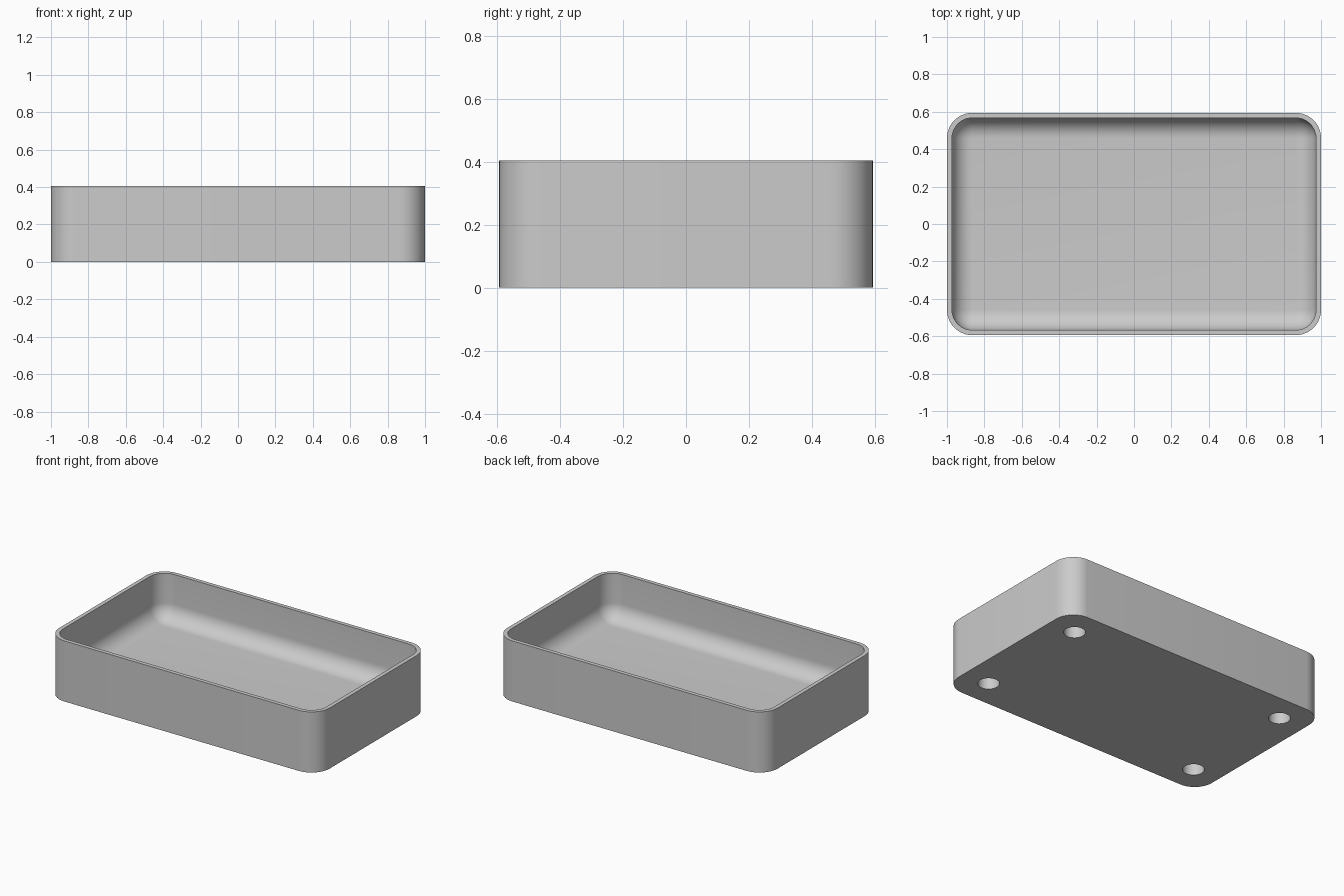
import bpy, bmesh
from math import sin, cos, pi

cube = bpy.data.objects.get("Cube")
if cube:
    bpy.data.objects.remove(cube, do_unlink=True)

HALF_X, HALF_Y, HEIGHT = 1.0, 0.594, 0.405
CORNER, WALL, FLOOR = 0.135, 0.027, 0.1
FILLET = CORNER - WALL
STEPS = 12

grey = bpy.data.materials.new("light grey")
grey.use_nodes = True
grey.diffuse_color = (0.6, 0.6, 0.6, 1)
grey.node_tree.nodes["Principled BSDF"].inputs["Base Color"].default_value = (0.6, 0.6, 0.6, 1)


def rounded_ring(bm, inset, z):
    """Rounded rectangle, its corner arcs shrinking with the inset."""
    radius = CORNER - inset
    ring = []
    for quarter, (sx, sy) in enumerate([(1, 1), (-1, 1), (-1, -1), (1, -1)]):
        for i in range(STEPS + 1):
            a = (quarter + i / STEPS) * pi / 2
            ring.append(bm.verts.new((sx * (HALF_X - CORNER) + radius * cos(a),
                                      sy * (HALF_Y - CORNER) + radius * sin(a), z)))
    return ring


# Tray shell: outside wall, rim, inside wall, rounded floor edge
profile = [(0, 0), (0, HEIGHT), (WALL, HEIGHT)]
for i in range(STEPS + 1):
    t = i / STEPS * pi / 2
    profile.append((WALL + FILLET * (1 - cos(t)), FLOOR + FILLET * (1 - sin(t))))

bm = bmesh.new()
rings = [rounded_ring(bm, inset, z) for inset, z in profile]
bm.faces.new(rings[0][::-1])
for low, high in zip(rings, rings[1:]):
    for i in range(len(low)):
        j = (i + 1) % len(low)
        bm.faces.new((low[i], low[j], high[j], high[i]))
bm.faces.new(rings[-1])
bmesh.ops.remove_doubles(bm, verts=bm.verts, dist=0.0001)
bmesh.ops.recalc_face_normals(bm, faces=bm.faces)
mesh = bpy.data.meshes.new("tray")
bm.to_mesh(mesh)
bm.free()
mesh.materials.append(grey)
tray = bpy.data.objects.new("tray", mesh)
bpy.context.collection.objects.link(tray)

# Four round blind holes in the underside
for sx in (-1, 1):
    for sy in (-1, 1):
        bpy.ops.mesh.primitive_cylinder_add(vertices=48, radius=0.066, depth=0.16,
                                            location=(sx * 0.81, sy * 0.405, 0))
        cutter = bpy.context.object
        cutter.name = "hole_cutter"
        cutter.hide_render = True
        cutter.data.materials.append(grey)
        hole = tray.modifiers.new("hole", "BOOLEAN")
        hole.operation = "DIFFERENCE"
        hole.solver = "EXACT"
        hole.object = cutter
        bpy.ops.object.select_all(action="DESELECT")
        tray.select_set(True)
        bpy.context.view_layer.objects.active = tray
        bpy.ops.object.modifier_apply(modifier=hole.name)
        bpy.data.objects.remove(cutter, do_unlink=True)

bpy.ops.object.shade_smooth_by_angle(angle=pi / 6)
